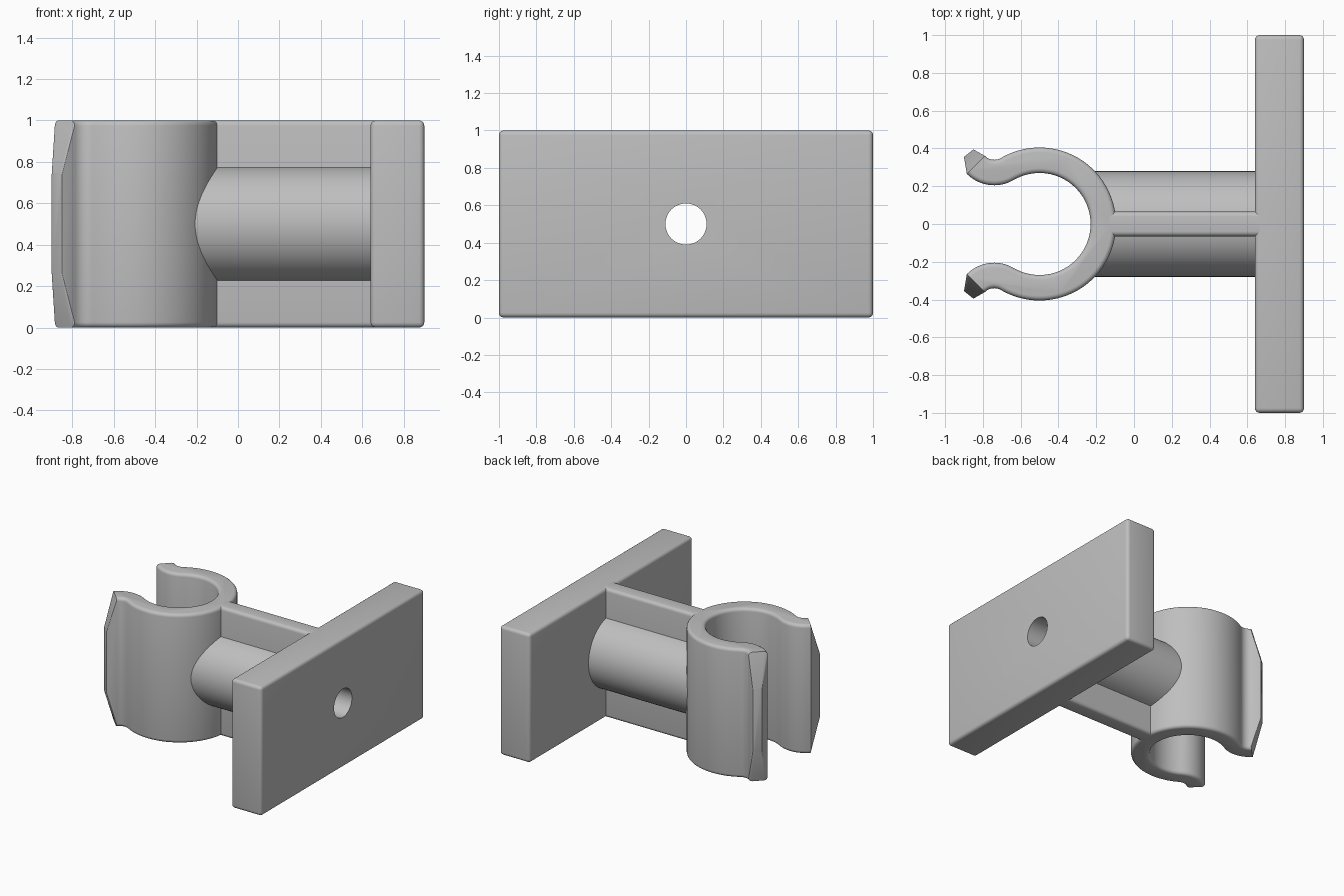
import bpy, bmesh
from math import sin, cos, pi, atan2, radians, hypot
from mathutils import Vector, Matrix

if "Cube" in bpy.data.objects:
    bpy.data.objects.remove(bpy.data.objects["Cube"])

grey = bpy.data.materials.new("light_grey_plastic")
grey.use_nodes = True
colour = (0.52, 0.52, 0.52, 1)
grey.diffuse_color = colour
grey.node_tree.nodes["Principled BSDF"].inputs["Base Color"].default_value = colour

ROUND = 0.025


def finish(bm, name):
    bmesh.ops.recalc_face_normals(bm, faces=bm.faces)
    mesh = bpy.data.meshes.new(name)
    bm.to_mesh(mesh)
    bm.free()
    obj = bpy.data.objects.new(name, mesh)
    bpy.context.collection.objects.link(obj)
    mesh.materials.append(grey)
    return obj


def round_edges(bm, edges):
    bmesh.ops.bevel(bm, geom=edges, offset=ROUND, segments=4,
                    profile=0.5, affect='EDGES', clamp_overlap=True)


def rounded_box(name, x0, x1, half_y, keep):
    """Full-height box whose edges passing the keep rule are rounded."""
    bm = bmesh.new()
    place = Matrix.Translation(((x0 + x1) / 2, 0, 0.5)) @ Matrix.Diagonal((x1 - x0, 2 * half_y, 1, 1))
    bmesh.ops.create_cube(bm, size=1, matrix=place)
    round_edges(bm, [e for e in bm.edges if keep(e.verts[0].co - e.verts[1].co)])
    return finish(bm, name)


def x_cylinder(name, x0, x1, radius):
    bm = bmesh.new()
    place = Matrix.Translation(((x0 + x1) / 2, 0, 0.5)) @ Matrix.Rotation(pi / 2, 4, 'Y')
    bmesh.ops.create_cone(bm, cap_ends=True, segments=64, radius1=radius,
                          radius2=radius, depth=x1 - x0, matrix=place)
    return finish(bm, name)


def arc(centre, radius, start, end, steps):
    return [Vector((centre[0] + radius * cos(start + (end - start) * i / steps),
                    centre[1] + radius * sin(start + (end - start) * i / steps), 0))
            for i in range(steps + 1)]


def make_clip():
    ring, lip = (-0.5, 0), (-0.74, 0.41)
    inner, outer, curl = 0.27, 0.405, 0.07
    a = atan2(lip[1] - ring[1], lip[0] - ring[0])
    end = radians(225)
    # upper half of the C-shaped outline, outside then inside
    out_half = arc(ring, outer, 0, a, 28) + arc(lip, curl, a + pi, end, 10)[1:]
    in_half = arc(lip, curl + outer - inner, end, a + pi, 10) + arc(ring, inner, a, 0, 28)[1:]
    half = out_half + in_half
    mirrored = [Vector((p.x, -p.y, 0)) for p in reversed(half[1:-1])]
    bm = bmesh.new()
    base = bm.faces.new([bm.verts.new(p) for p in half + mirrored])
    top = bmesh.ops.extrude_face_region(bm, geom=[base])
    bmesh.ops.translate(bm, vec=(0, 0, 1), verts=[v for v in top["geom"] if isinstance(v, bmesh.types.BMVert)])
    # round both rims, leaving the two jaw ends square
    p_out, p_in = out_half[-1], in_half[0]

    def is_end(e):
        return all(min(hypot(v.co.x - p.x, abs(v.co.y) - p.y) for p in (p_out, p_in)) < 1e-4
                   for v in e.verts)

    round_edges(bm, [e for e in bm.edges
                     if abs(e.verts[0].co.z - e.verts[1].co.z) < 1e-4 and not is_end(e)])
    # draw each jaw end out to a narrow tip that tapers in height
    bm.normal_update()
    tip_out, tip_in = Vector((-0.85, 0.395, 0)), Vector((-0.9, 0.355, 0))
    span = p_in - p_out

    def on_end(v):
        rel = Vector((v.co.x, abs(v.co.y), 0)) - p_out
        return abs(rel.x * span.y - rel.y * span.x) < 1e-4 and -0.01 < rel.dot(span) < span.dot(span) + 0.01

    ends = [f for f in bm.faces if all(on_end(v) for v in f.verts)]
    for face in ends:
        tip = bmesh.ops.extrude_discrete_faces(bm, faces=[face])["faces"][0]
        for v in tip.verts:
            side = 1 if v.co.y > 0 else -1
            rel = Vector((v.co.x, abs(v.co.y), 0)) - p_out
            p = tip_out.lerp(tip_in, rel.dot(span) / span.dot(span))
            v.co = (p.x, side * p.y, 0.5 + (v.co.z - 0.5) * 0.5)
    return finish(bm, "spring_clip")


# solid parts
parts = [
    rounded_box("mounting_plate", 0.64, 0.9, 1.0, lambda d: True),
    rounded_box("web", -0.13, 0.67, 0.065, lambda d: abs(d.x) > 0.1),
    x_cylinder("tube", -0.21, 0.7, 0.28),
    make_clip(),
]

# screw hole through everything up to the inside of the clip
drill = x_cylinder("hole_cutter", -0.4, 1.1, 0.11)
drill.hide_render = True
for part in parts:
    cut = part.modifiers.new("hole", 'BOOLEAN')
    cut.operation = 'DIFFERENCE'
    cut.solver = 'EXACT'
    cut.object = drill
    bpy.ops.object.select_all(action='DESELECT')
    part.select_set(True)
    bpy.context.view_layer.objects.active = part
    bpy.ops.object.modifier_apply(modifier=cut.name)
    bpy.ops.object.shade_smooth_by_angle(angle=radians(28))
bpy.data.objects.remove(drill)
